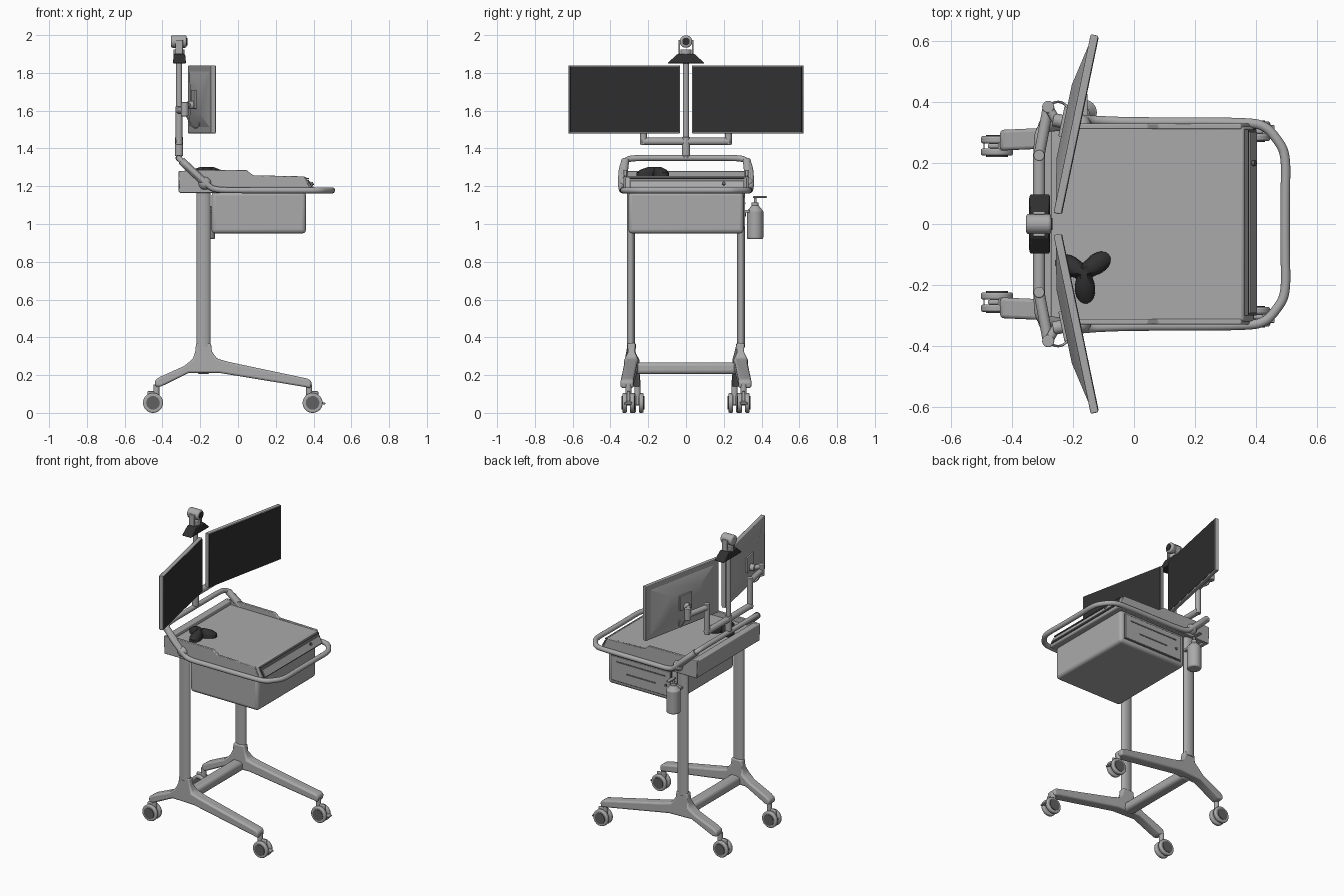
import bpy, bmesh, math
from mathutils import Vector, Matrix

cube = bpy.data.objects.get("Cube")
if cube:
    bpy.data.objects.remove(cube, do_unlink=True)


def material(name, v):
    m = bpy.data.materials.new(name)
    m.use_nodes = True
    m.diffuse_color = (v, v, v, 1)
    m.node_tree.nodes["Principled BSDF"].inputs["Base Color"].default_value = (v, v, v, 1)
    return m


GREY = material("cart_grey", 0.4)
DARK = material("slot_grey", 0.12)
BLACK = material("matte_black", 0.03)


def finish(name, bm, mat, bevel=0.0, segments=3, angle=35):
    bmesh.ops.recalc_face_normals(bm, faces=bm.faces)
    me = bpy.data.meshes.new(name)
    bm.to_mesh(me)
    bm.free()
    me.materials.append(mat)
    ob = bpy.data.objects.new(name, me)
    bpy.context.collection.objects.link(ob)
    bpy.ops.object.select_all(action="DESELECT")
    ob.select_set(True)
    bpy.context.view_layer.objects.active = ob
    bpy.ops.object.shade_smooth_by_angle(angle=math.radians(angle))
    if bevel:
        mod = ob.modifiers.new("soft_edges", "BEVEL")
        mod.width, mod.segments = bevel, segments
        mod.limit_method = "ANGLE"
    return ob


def box(name, lo, hi, mat=GREY, bevel=0.0, matrix=None):
    bm = bmesh.new()
    bmesh.ops.create_cube(bm, size=1)
    for v in bm.verts:
        v.co = Vector([a + (b - a) * (c + 0.5) for a, b, c in zip(lo, hi, v.co)])
    if matrix:
        bm.transform(matrix)
    return finish(name, bm, mat, bevel)


def rod(name, a, b, r, mat=GREY, r2=None, bevel=0.0, sides=24):
    a, b = Vector(a), Vector(b)
    bm = bmesh.new()
    bmesh.ops.create_cone(bm, cap_ends=True, segments=sides, radius1=r,
                          radius2=r if r2 is None else r2, depth=(b - a).length)
    bm.transform(Matrix.Translation((a + b) / 2) @ (b - a).to_track_quat("Z", "Y").to_matrix().to_4x4())
    return finish(name, bm, mat, bevel)


def prism(name, outline, y0, y1, mat=GREY, bevel=0.0, warp=None):
    # extrude an x-z outline along y
    bm = bmesh.new()
    face = bm.faces.new([bm.verts.new((x, y0, z)) for x, z in outline])
    ext = bmesh.ops.extrude_face_region(bm, geom=[face])["geom"]
    for v in ext:
        if isinstance(v, bmesh.types.BMVert):
            v.co.y = y1
    if warp:
        for v in bm.verts:
            v.co = warp(v.co)
    return finish(name, bm, mat, bevel)


def tube(name, points, r, mat=GREY, closed=False):
    # sweep a round section along rounded corners
    cu = bpy.data.curves.new(name, "CURVE")
    cu.dimensions, cu.bevel_depth, cu.bevel_resolution = "3D", r, 4
    cu.use_fill_caps, cu.resolution_u = True, 6
    sp = cu.splines.new("NURBS")
    sp.points.add(len(points) - 1)
    for p, co in zip(sp.points, points):
        p.co = (*co, 1)
    sp.order_u, sp.use_cyclic_u, sp.use_endpoint_u = 3, closed, not closed
    ob = bpy.data.objects.new(name, cu)
    bpy.context.collection.objects.link(ob)
    cu.materials.append(mat)
    return ob


def sphere(name, c, r, mat=GREY, scale=(1, 1, 1)):
    bm = bmesh.new()
    bmesh.ops.create_uvsphere(bm, u_segments=24, v_segments=14, radius=r)
    bm.transform(Matrix.Translation(c) @ Matrix.Diagonal((*scale, 1)))
    return finish(name, bm, mat)


# Legs, columns and casters on both sides
LEG = [(-.222, .37), (-.143, .37), (-.138, .325), (-.112, .288), (-.05, .27), (.375, .18),
       (.39, .165), (.385, .13), (.35, .138), (-.1, .212), (-.26, .212), (-.41, .138),
       (-.44, .14), (-.44, .172), (-.415, .19), (-.285, .248), (-.24, .285), (-.226, .325)]


def caster(name, x, y, out):
    for k in (-1, 1):
        rod(name + "_wheel", (x, y + k * .008, .053), (x, y + k * .032, .053), .053, bevel=.007, sides=32)
        rod(name + "_hub", (x, y + k * .032, .053), (x, y + k * .036, .053), .036, DARK)
    rod(name + "_axle", (x, y - .03, .053), (x, y + .03, .053), .015)
    box(name + "_yoke", (x - .03, y - .008, .04), (x + .03, y + .008, .115), bevel=.006)
    rod(name + "_stem", (x - out * .018, y, .09), (x - out * .018, y, .15), .016)
    box(name + "_brake", (x + out * .03 - .012, y - .02, .06), (x + out * .056 + .012, y + .02, .07), bevel=.003,
        matrix=Matrix.Translation((x, y, .06)) @ Matrix.Rotation(out * .25, 4, "Y") @ Matrix.Translation((-x, -y, -.06)))


for s, side in ((1, "left"), (-1, "right")):
    def splay(co):
        half = .022 if co.z > .31 else .034
        return Vector((co.x, s * (.287 + .045 * (co.x + .18)) + co.y * half, co.z))

    prism(side + "_leg", LEG, -1, 1, bevel=.013, warp=splay)
    caster(side + "_rear_caster", -.45, s * .257, -1)
    caster(side + "_front_caster", .395, s * .305, 1)
    bm = bmesh.new()
    bmesh.ops.create_cone(bm, cap_ends=True, segments=32, radius1=1, radius2=1, depth=.88)
    bm.transform(Matrix.Translation((-.183, s * .292, .79)) @ Matrix.Diagonal((.038, .021, 1, 1)))
    finish(side + "_column", bm, GREY)
box("cross_beam", (-.22, -.28, .205), (-.145, .28, .268), bevel=.02)

# Drawer case with a framed panel on its left side
box("drawer_case", (-.14, -.305, .95), (.36, .305, 1.17), bevel=.02)
box("panel_seam", (-.11, .3, .975), (.335, .308, 1.15), DARK)
box("drawer_panel", (-.103, .3, .982), (.328, .313, 1.143), bevel=.004)
for z, x0, x1 in ((1.105, -.07, .29), (1.04, .0, .22)):
    box("drawer_slot", (x0, .305, z), (x1, .315, z + .009), DARK)
rod("drawer_lock", (-.07, .31, 1.05), (-.07, .317, 1.05), .01, DARK)

# Worktop slab, raised rear rim and sloped front edge
prism("worktop", [(-.27, 1.165), (.39, 1.165), (.395, 1.18), (.36, 1.25), (-.29, 1.255), (-.3, 1.2)],
      -.32, .32, bevel=.008)
for s in (-1, 1):
    prism("side_rim", [(-.31, 1.165), (.37, 1.165), (.385, 1.18), (.352, 1.252), (.08, 1.258),
                       (.045, 1.285), (-.2, 1.287), (-.315, 1.28)], s * .312, s * .33, bevel=.004)
prism("rear_rim", [(-.315, 1.17), (-.28, 1.165), (-.27, 1.28), (-.315, 1.28)], -.325, .325, bevel=.006)
box("front_slot", (.362, -.3, 1.249), (.376, .31, 1.255), DARK,
    matrix=Matrix.Translation((0, 0, -.012)))
prism("tray_seam", [(.397, 1.178), (.402, 1.18), (.373, 1.235), (.368, 1.233)], -.3, .31, DARK)
prism("tray_front", [(.398, 1.186), (.404, 1.188), (.383, 1.226), (.377, 1.224)], -.292, .302)
rod("tray_lock", (.385, .2, 1.21), (.399, .2, 1.216), .009, DARK)

# Continuous rail: rear push bar, diagonal sides and front handle
HALF = [(-.315, .1, 1.35), (-.315, .24, 1.35), (-.31, .32, 1.345), (-.25, .342, 1.29), (-.17, .345, 1.215),
        (-.13, .34, 1.18), (0, .335, 1.178), (.36, .335, 1.178), (.43, .325, 1.178), (.47, .28, 1.178),
        (.5, .23, 1.178), (.497, .1, 1.178)]
tube("hand_rail", HALF + [(x, -y, z) for x, y, z in reversed(HALF)], .016, closed=True)
for s in (-1, 1):
    rod("rail_upright", (-.3, s * .322, 1.335), (-.172, s * .335, 1.215), .021)
    sphere("rail_joint", (-.175, s * .325, 1.215), .034)

# Mast with camera
rod("mast", (-.312, 0, 1.35), (-.312, 0, 1.87), .016)
rod("mast_collar", (-.312, 0, 1.36), (-.312, 0, 1.46), .022, bevel=.004)
prism("camera_shelf", [(-.345, 1.85), (-.275, 1.85), (-.28, 1.9), (-.34, 1.9)], -1, 1, BLACK, bevel=.006,
      warp=lambda c: Vector((c.x, c.y * (.1 if c.z < 1.87 else .045), c.z)))
rod("camera_base", (-.312, 0, 1.89), (-.312, 0, 1.925), .03, bevel=.004)
for s in (-1, 1):
    box("camera_fork", (-.332, s * .036 - .005, 1.9), (-.292, s * .036 + .005, 1.975), bevel=.004)
rod("camera_head", (-.355, 0, 1.966), (-.272, 0, 1.966), .033, bevel=.009)
rod("camera_lens", (-.276, 0, 1.966), (-.268, 0, 1.966), .02, BLACK)

# Twin monitors on jointed arms
rod("arm_crossbar", (-.312, -.235, 1.437), (-.312, .235, 1.437), .02, bevel=.004)
for s, side in ((1, "left"), (-1, "right")):
    place = Matrix.Translation((-.178, s * .325, 1.66)) @ Matrix.Rotation(-s * .205, 4, "Z")
    box(side + "_monitor_body", (-.026, -.3, -.18), (0, .3, .18), bevel=.004, matrix=place)
    box(side + "_monitor_screen", (-.003, -.294, -.174), (.002, .294, .174), BLACK, matrix=place)
    # tapered bulge on the back
    bm = bmesh.new()
    bmesh.ops.create_cone(bm, cap_ends=True, segments=4, radius1=1, radius2=.45, depth=.03)
    bm.transform(place @ Matrix.Translation((-.038, 0, 0)) @ Matrix.Diagonal((1, .39, .22, 1))
                 @ Matrix.Rotation(-math.pi / 2, 4, "Y") @ Matrix.Rotation(math.pi / 4, 4, "Z"))
    finish(side + "_monitor_back", bm, GREY, angle=20)
    box(side + "_mount_plate", (-.062, -.05, -.05), (-.05, .05, .05), bevel=.003, matrix=place)
    rod(side + "_mount_pivot", place @ Vector((-.09, 0, -.03)), place @ Vector((-.055, 0, -.03)), .022, bevel=.003)
    rod(side + "_arm_post", (-.312, s * .225, 1.42), (-.312, s * .225, 1.625), .018, bevel=.004)
    rod(side + "_arm_link", (-.312, s * .225, 1.6), (-.282, s * .385, 1.6), .018, bevel=.004)
    rod(side + "_arm_elbow", (-.282, s * .385, 1.57), (-.282, s * .385, 1.645), .02, bevel=.004)
    rod(side + "_arm_tip", (-.282, s * .385, 1.63), place @ Vector((-.08, 0, -.03)), .015)
    tube(side + "_cable", [(-.28, s * .39, 1.59), (-.25, s * .41, 1.52), (-.21, s * .38, 1.5),
                           (-.2, s * .35, 1.55)], .004)

# Three-armed speaker phone on the worktop
bm = bmesh.new()
rings = []
for scale, z in ((1, 1.25), (1, 1.272), (.8, 1.288), (.35, 1.303)):
    ring = []
    for i in range(48):
        a = math.tau * i / 48
        r = scale * (.067 + .035 * math.cos(3 * (a - .6)))
        ring.append(bm.verts.new((-.165 + r * math.cos(a), -.16 + r * math.sin(a), z)))
    rings.append(ring)
for low, high in zip(rings, rings[1:]):
    for i in range(48):
        j = (i + 1) % 48
        bm.faces.new((low[i], low[j], high[j], high[i]))
bm.faces.new(rings[0])
bm.faces.new(rings[-1])
finish("speaker_phone", bm, BLACK)

# Sanitiser bottle with pump, held beside the left column
BX, BY = -.165, .366
rod("bottle_body", (BX, BY, .92), (BX, BY, 1.075), .043, bevel=.008)
rod("bottle_shoulder", (BX, BY, 1.072), (BX, BY, 1.1), .04, r2=.017)
rod("bottle_cap", (BX, BY, 1.095), (BX, BY, 1.115), .018)
rod("pump_stem", (BX, BY, 1.11), (BX, BY, 1.145), .007)
box("pump_nozzle", (BX - .012, BY - .012, 1.138), (BX + .012, BY + .062, 1.147), bevel=.003)
box("bottle_bracket", (BX - .03, .3, 1.06), (BX + .03, .35, 1.075), bevel=.003)
